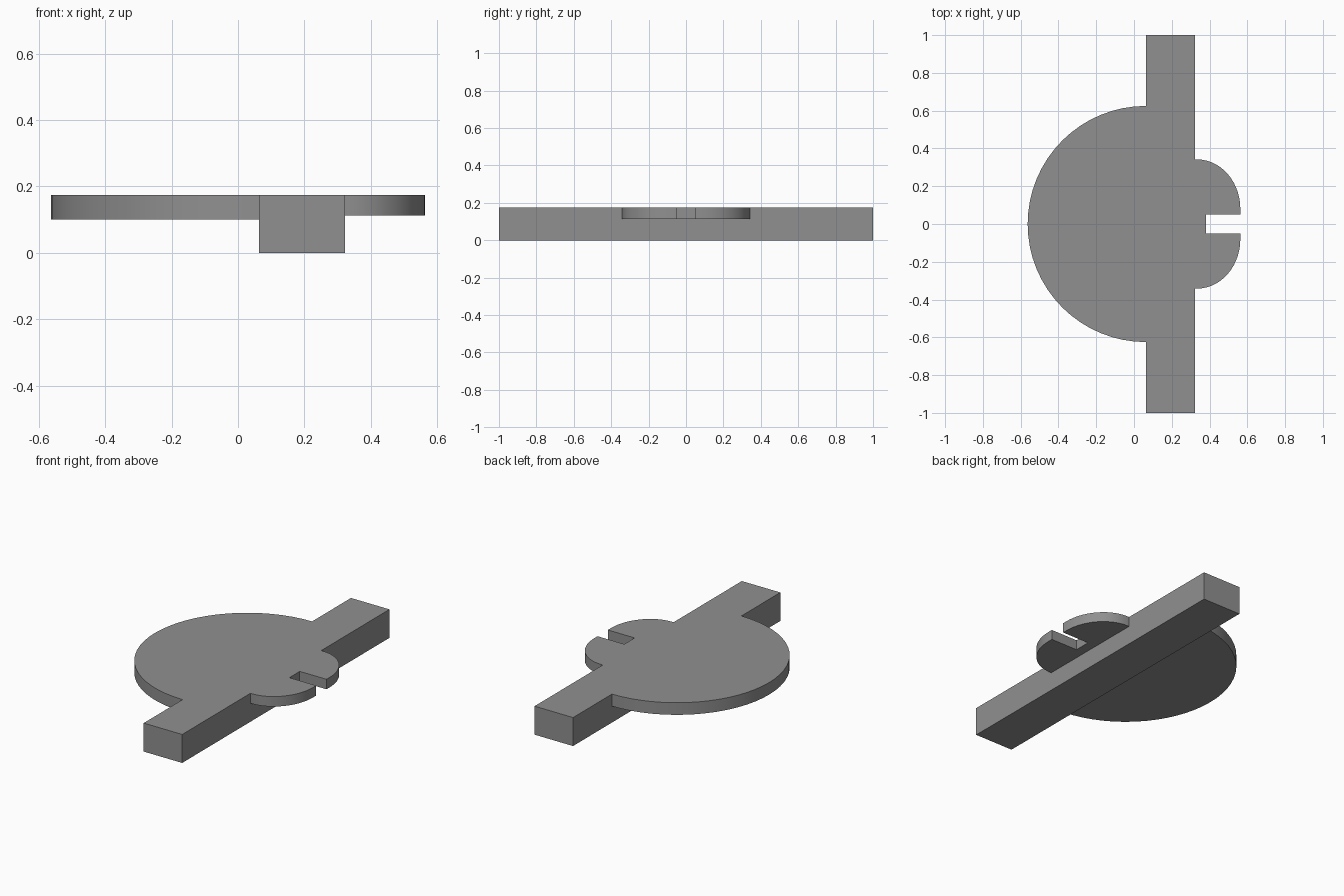
import bpy, bmesh
from math import sin, cos, pi, radians

if "Cube" in bpy.data.objects:
    bpy.data.objects.remove(bpy.data.objects["Cube"])

# Dark grey finish shared by every part
dark_grey = bpy.data.materials.new("dark_grey")
dark_grey.diffuse_color = (0.28, 0.28, 0.28, 1)
dark_grey.use_nodes = True
dark_grey.node_tree.nodes["Principled BSDF"].inputs["Base Color"].default_value = dark_grey.diffuse_color


def slab(name, outline, z0, z1):
    """Extrude a flat outline (counter-clockwise) from z0 up to z1."""
    bm = bmesh.new()
    base = bm.faces.new([bm.verts.new((x, y, z0)) for x, y in outline])
    top = bmesh.ops.extrude_face_region(bm, geom=[base])["geom"]
    bmesh.ops.translate(bm, vec=(0, 0, z1 - z0),
                        verts=[v for v in top if isinstance(v, bmesh.types.BMVert)])
    bmesh.ops.recalc_face_normals(bm, faces=bm.faces[:])
    mesh = bpy.data.meshes.new(name)
    bm.to_mesh(mesh)
    bm.free()
    mesh.materials.append(dark_grey)
    obj = bpy.data.objects.new(name, mesh)
    bpy.context.collection.objects.link(obj)
    bpy.ops.object.select_all(action='DESELECT')
    obj.select_set(True)
    bpy.context.view_layer.objects.active = obj
    bpy.ops.object.shade_smooth_by_angle(angle=radians(30))
    return obj


def arc(cx, cy, rx, ry, a0, a1, steps):
    """Points along an elliptical arc, angles in radians."""
    angles = [a0 + (a1 - a0) * i / steps for i in range(steps + 1)]
    return [(cx + rx * cos(a), cy + ry * sin(a)) for a in angles]


TOP = 0.174
BAR_LEFT, BAR_RIGHT = 0.063, 0.323

# Long cross bar
slab("cross_bar", [(BAR_LEFT, -1), (BAR_RIGHT, -1), (BAR_RIGHT, 1), (BAR_LEFT, 1)], 0, TOP)

# Half-round plate on the left, flush with the bar's top
slab("round_plate", arc(BAR_LEFT, 0, 0.626, 0.625, pi / 2, 3 * pi / 2, 32), 0.10, TOP)

# Rounded tab on the right with an open slot, outline mirrored across y = 0
upper = [(0.382, 0.05), (0.563, 0.05)]
upper += arc(0.333, 0.08, 0.23, 0.262, 0, pi / 2, 14)
upper += [(BAR_RIGHT, 0.342)]
lower = [(x, -y) for x, y in reversed(upper)]
slab("slotted_tab", upper + lower, 0.113, TOP)
